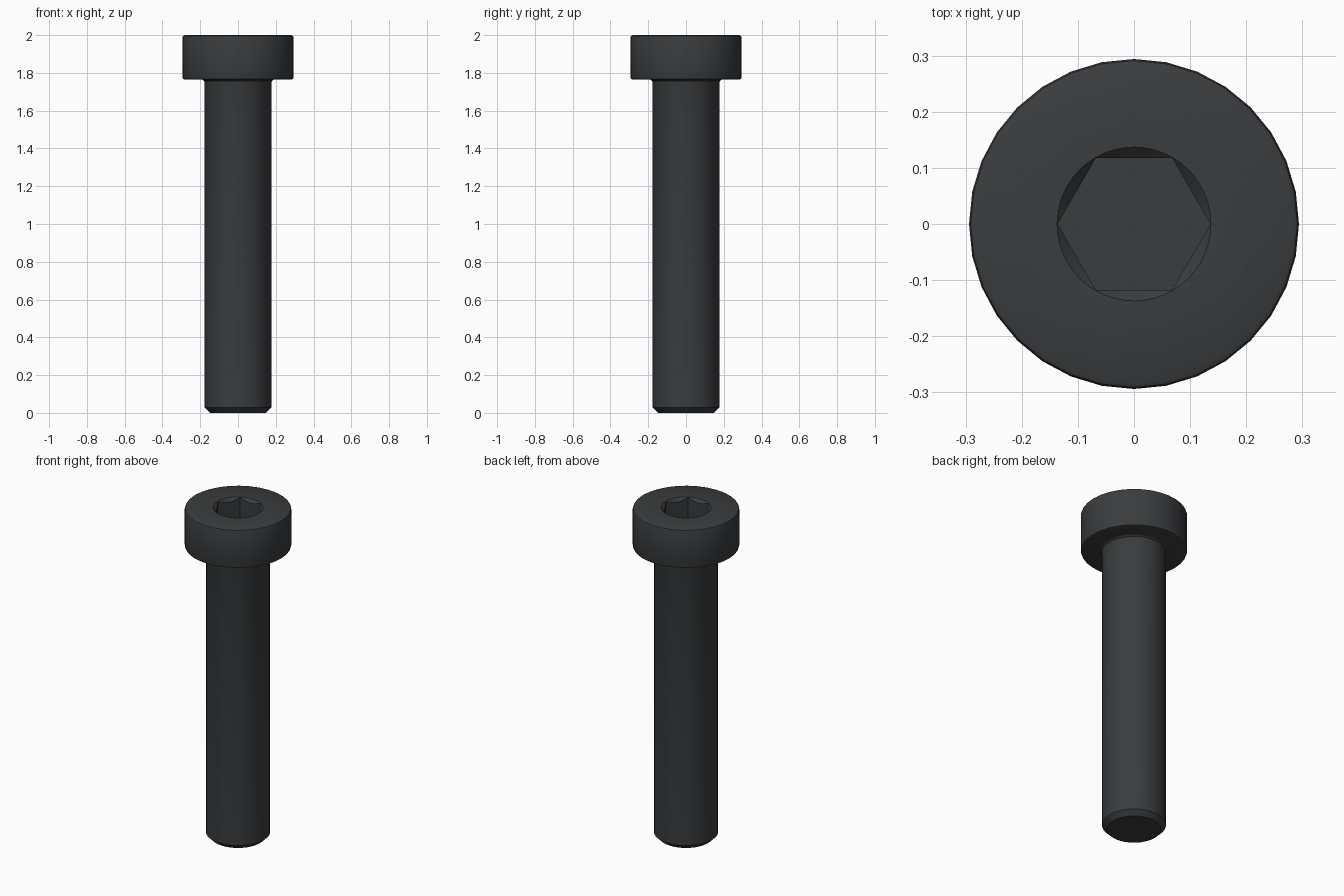
import bpy, bmesh
from math import sin, cos, pi, tau

if "Cube" in bpy.data.objects:
    bpy.data.objects.remove(bpy.data.objects["Cube"])

SIDES = 32       # facets around the head and shank
PER_FLAT = 8     # socket segments along each hexagon flat
HEX_R = 0.136    # hexagon corner radius
RIM_R = 0.137    # countersink radius at the top face
FLOOR_Z = 1.865

bm = bmesh.new()


def ring(count, point):
    """Closed loop of vertices; point(angle) gives radius and height."""
    verts = []
    for i in range(count):
        a = tau * i / count
        r, z = point(a)
        verts.append(bm.verts.new((r * cos(a), r * sin(a), z)))
    return verts


def edges_of(loop):
    out = []
    for a, b in zip(loop, loop[1:] + loop[:1]):
        out.append(bm.edges.get((a, b)) or bm.edges.new((a, b)))
    return out


def skin(a, b):
    n = len(a)
    for i in range(n):
        j = (i + 1) % n
        bm.faces.new((a[i], a[j], b[j], b[i]))


def hex_radius(a):
    return HEX_R * cos(pi / 6) / cos(a % (pi / 3) - pi / 6)


# Lathe profile: chamfered tip, shank, under-head fillet, head with broken edges
profile = [(0.148, 0), (0.1765, 0.028), (0.1765, 1.748), (0.18, 1.758), (0.19, 1.765),
           (0.284, 1.765), (0.291, 1.768), (0.294, 1.776),
           (0.294, 1.988), (0.291, 1.996), (0.283, 2.0)]
outer = [ring(SIDES, lambda a, p=p: p) for p in profile]
for lower, upper in zip(outer, outer[1:]):
    skin(lower, upper)
bm.faces.new(outer[0][::-1])

# Hex socket: countersunk rim, scalloped edge, flat walls, floor
n = 6 * PER_FLAT
rim = ring(n, lambda a: (RIM_R, 2.0))
scallop = ring(n, lambda a: (hex_radius(a), 2.0 - (RIM_R - hex_radius(a))))
base = ring(n, lambda a: (hex_radius(a), FLOOR_Z))
skin(rim, scallop)
skin(scallop, base)
bm.faces.new(base)

# Flat top face between the head edge and the socket rim
bmesh.ops.bridge_loops(bm, edges=edges_of(outer[-1]) + edges_of(rim))
bmesh.ops.recalc_face_normals(bm, faces=bm.faces)

mesh = bpy.data.meshes.new("socket_screw")
bm.to_mesh(mesh)
bm.free()
screw = bpy.data.objects.new("socket_screw", mesh)
bpy.context.collection.objects.link(screw)

# Dark steel finish
steel = bpy.data.materials.new("dark_steel")
steel.diffuse_color = (0.042, 0.045, 0.048, 1)
steel.use_nodes = True
steel.node_tree.nodes["Principled BSDF"].inputs["Base Color"].default_value = steel.diffuse_color
mesh.materials.append(steel)

bpy.context.view_layer.objects.active = screw
screw.select_set(True)
bpy.ops.object.shade_smooth_by_angle(angle=pi / 6)
